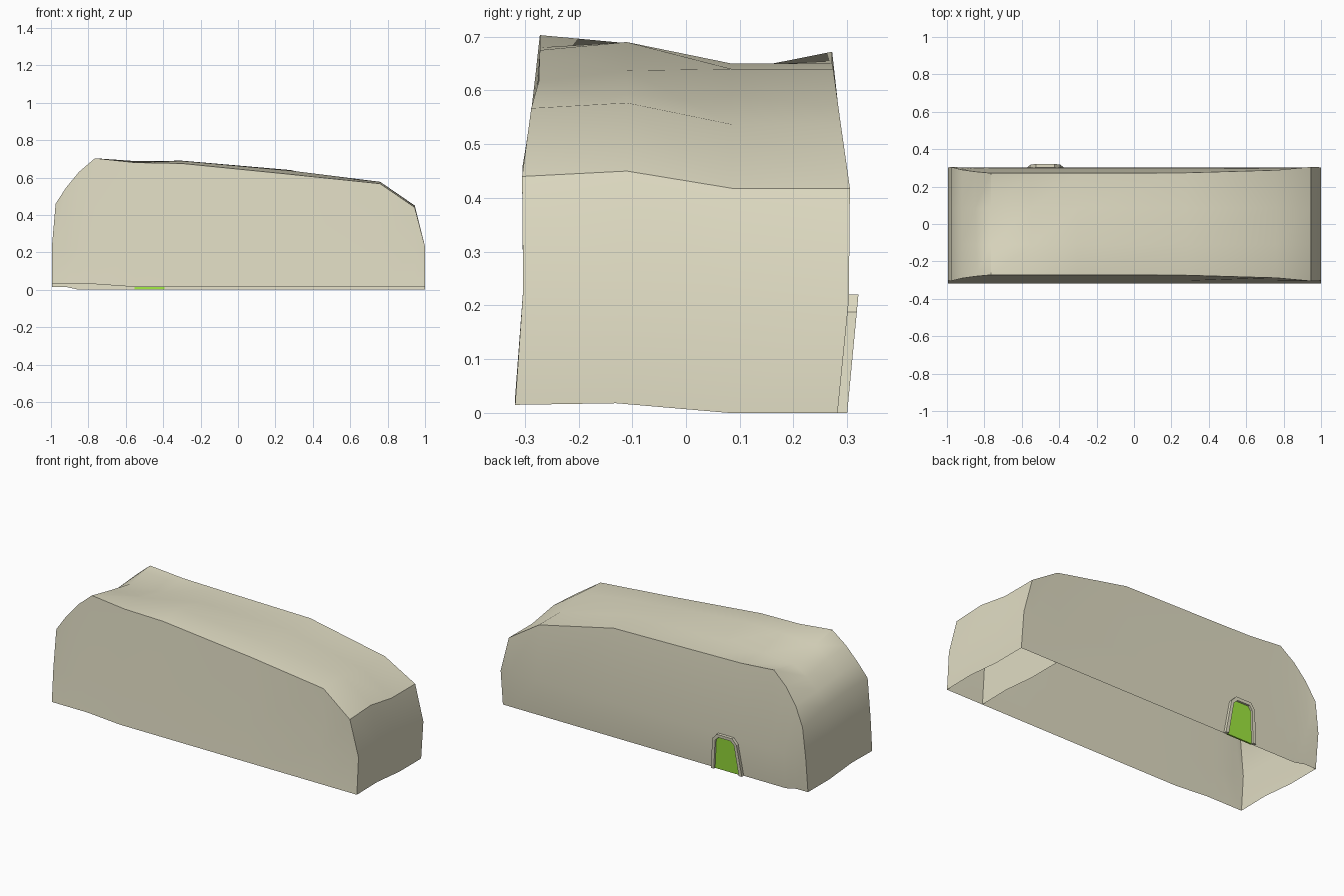
import bpy, bmesh, math
from mathutils import Vector

if "Cube" in bpy.data.objects:
    bpy.data.objects.remove(bpy.data.objects["Cube"])


def material(name, rgb):
    m = bpy.data.materials.new(name)
    m.diffuse_color = (*rgb, 1)
    m.use_nodes = True
    m.node_tree.nodes["Principled BSDF"].inputs["Base Color"].default_value = m.diffuse_color
    return m


def make_object(name, bm, mat, smooth=None):
    bmesh.ops.recalc_face_normals(bm, faces=bm.faces)
    me = bpy.data.meshes.new(name)
    bm.to_mesh(me)
    bm.free()
    me.materials.append(mat)
    ob = bpy.data.objects.new(name, me)
    bpy.context.collection.objects.link(ob)
    if smooth:
        bpy.ops.object.select_all(action='DESELECT')
        ob.select_set(True)
        bpy.context.view_layer.objects.active = ob
        bpy.ops.object.shade_smooth_by_angle(angle=math.radians(smooth))
    return ob


tan = material("tan_plaster", (0.75, 0.72, 0.55))
green = material("green_door", (0.35, 0.8, 0.05))

# roof stations: x, half depth, heights at front edge, inner front, inner back, back edge
stations = [
    (-0.995, 0.303, 0.23, 0.23, 0.22, 0.22),
    (-0.975, 0.304, 0.46, 0.46, 0.44, 0.40),
    (-0.92, 0.290, 0.545, 0.54, 0.52, 0.51),
    (-0.85, 0.280, 0.63, 0.615, 0.585, 0.60),
    (-0.765, 0.272, 0.703, 0.67, 0.635, 0.672),
    (-0.55, 0.272, 0.68, 0.688, 0.645, 0.655),
    (-0.30, 0.272, 0.675, 0.69, 0.65, 0.65),
    (0.28, 0.274, 0.617, 0.637, 0.64, 0.64),
    (0.76, 0.288, 0.567, 0.577, 0.537, 0.537),
    (0.945, 0.305, 0.44, 0.45, 0.418, 0.418),
    (1.0, 0.303, 0.23, 0.23, 0.21, 0.21),
]


def base_points(x):
    f = 0.03 if x < -0.75 else 0.015
    b = 0.015 if x < -0.9 else 0.0
    return [Vector((x, -0.318, f)), Vector((x, -0.13, f + 0.003)),
            Vector((x, 0.08, b)), Vector((x, 0.282, b))]


def section(x, d, zs):
    roof = [Vector((x, y, z)) for y, z in zip((-d, -0.11, 0.085, d), zs)]
    mids = [Vector((x, -0.303, zs[0] if abs(x) > 0.99 else 0.215)),
            Vector((x, 0.303, zs[3] if abs(x) > 0.99 else 0.215))]
    base = base_points(x)
    return [base[0], mids[0], *roof, mids[1], base[3]]


# open-bottomed shell lofted along its length, with end walls
bm = bmesh.new()
rings = [[bm.verts.new(p) for p in section(s[0], s[1], s[2:])] for s in stations]
for a, b in zip(rings, rings[1:]):
    for i in range(7):
        bm.faces.new((a[i], a[i + 1], b[i + 1], b[i]))
for ring in (rings[0], rings[-1]):
    inner = [bm.verts.new(p) for p in base_points(ring[0].co.x)[1:3]]
    low = [ring[0], *inner, ring[7]]
    for i in range(3):
        bm.faces.new((low[i], low[i + 1], ring[3 + i], ring[2 + i]))
bmesh.ops.remove_doubles(bm, verts=bm.verts, dist=0.0005)
make_object("hut_shell", bm, tan, 30)

# dividing wall inside, near the low end
bm = bmesh.new()
s = stations[8]
ring = section(s[0], s[1], s[2:])
low = base_points(s[0])
pts = ring + [low[2], low[1]]
bm.faces.new([bm.verts.new(p) for p in pts])
make_object("inner_wall", bm, tan)


# door parts follow the leaning back wall
def on_wall(x, z, out):
    return Vector((x, 0.282 + 0.1 * z * 0.95 + out, z))


outer = [(-0.575, 0), (-0.552, 0.188), (-0.525, 0.22),
         (-0.425, 0.22), (-0.395, 0.188), (-0.372, 0)]
inside = [(-0.555, 0), (-0.535, 0.18), (-0.515, 0.202),
          (-0.435, 0.202), (-0.412, 0.18), (-0.392, 0)]

bm = bmesh.new()
loops = [[bm.verts.new(on_wall(x, z, o)) for x, z in line]
         for line, o in ((outer, 0), (outer, 0.018), (inside, 0.018), (inside, 0))]
for a, b in zip(loops, loops[1:] + loops[:1]):
    for i in range(5):
        bm.faces.new((a[i], a[i + 1], b[i + 1], b[i]))
for i in (0, 5):
    bm.faces.new([l[i] for l in loops])
make_object("door_frame", bm, tan)

bm = bmesh.new()
front = [bm.verts.new(on_wall(x, z, 0.006)) for x, z in inside]
back = [bm.verts.new(on_wall(x, z, -0.004)) for x, z in inside]
bm.faces.new(front)
bm.faces.new(back)
for i in range(6):
    j = (i + 1) % 6
    bm.faces.new((front[i], front[j], back[j], back[i]))
make_object("door", bm, green)
